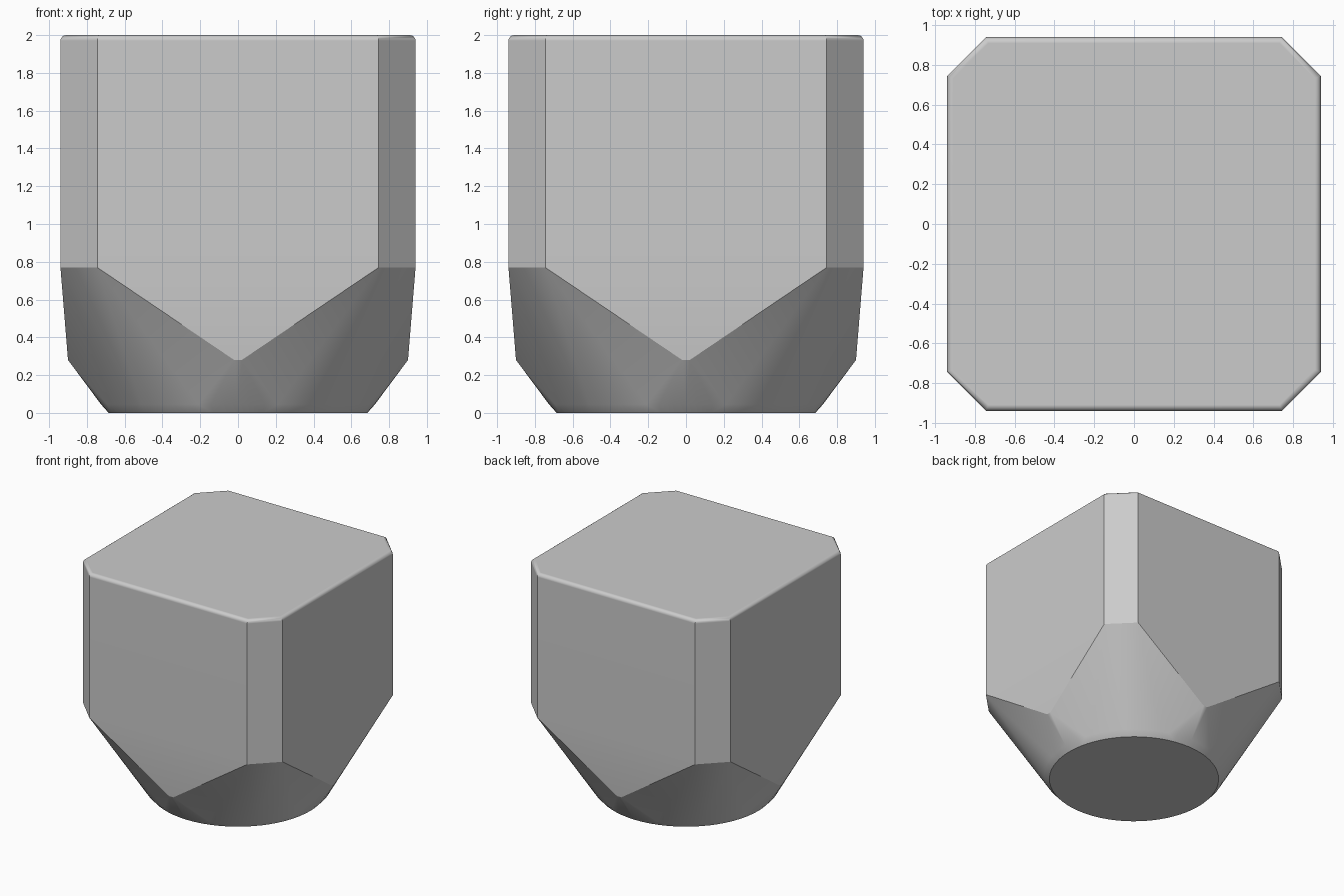
import bpy
import bmesh
from math import sin, cos, pi, radians, sqrt

cube = bpy.data.objects.get("Cube")
if cube:
    bpy.data.objects.remove(cube, do_unlink=True)

HALF, CORNER = 0.94, 0.745     # half width and half length of each flat side
SHOULDER, TOP = 0.77, 2.0      # heights of the straight walls
ROUND = 0.03                   # softened top edge


def octagon(z, inset=0.0):
    a = HALF - inset
    c = CORNER - inset * (sqrt(2) - 1)
    return [p for sx in (-1, 1) for sy in (-1, 1)
            for p in ((sx * a, sy * c, z), (sx * c, sy * a, z))]


def circle(radius, z, count=64):
    return [(radius * cos(2 * pi * i / count), radius * sin(2 * pi * i / count), z)
            for i in range(count)]


# Straight walls and rounded top rim
points = octagon(SHOULDER)
for step in range(5):
    t = step / 4 * pi / 2
    points += octagon(TOP - ROUND * (1 - sin(t)), ROUND * (1 - cos(t)))

# Narrow tips below the middle of each side
for s in (-1, 1):
    for w in (-0.02, 0.02):
        points += [(w, s * 0.9, 0.28), (s * 0.9, w, 0.28)]

# Round base
points += circle(0.685, 0) + circle(0.725, 0.045)

# Wrap the sections in one convex skin
bm = bmesh.new()
for p in points:
    bm.verts.new(p)
hull = bmesh.ops.convex_hull(bm, input=bm.verts[:])
loose = [v for v in bm.verts if not v.link_faces]
bmesh.ops.delete(bm, geom=loose, context='VERTS')
bmesh.ops.dissolve_limit(bm, angle_limit=radians(0.3), verts=bm.verts[:], edges=bm.edges[:])
bmesh.ops.recalc_face_normals(bm, faces=bm.faces[:])
mesh = bpy.data.meshes.new("tapered_block")
bm.to_mesh(mesh)
bm.free()
block = bpy.data.objects.new("tapered_block", mesh)
bpy.context.collection.objects.link(block)

# Plain grey surface
grey = bpy.data.materials.new("plain grey")
grey.use_nodes = True
colour = (0.6, 0.6, 0.6, 1)
grey.diffuse_color = colour
grey.node_tree.nodes["Principled BSDF"].inputs["Base Color"].default_value = colour
mesh.materials.append(grey)

# Smooth taper and rim, crisp corners and flat walls
bpy.ops.object.select_all(action='DESELECT')
block.select_set(True)
bpy.context.view_layer.objects.active = block
bpy.ops.object.shade_smooth_by_angle(angle=radians(30))
weighted = block.modifiers.new("flat_walls", 'WEIGHTED_NORMAL')
weighted.keep_sharp = True
